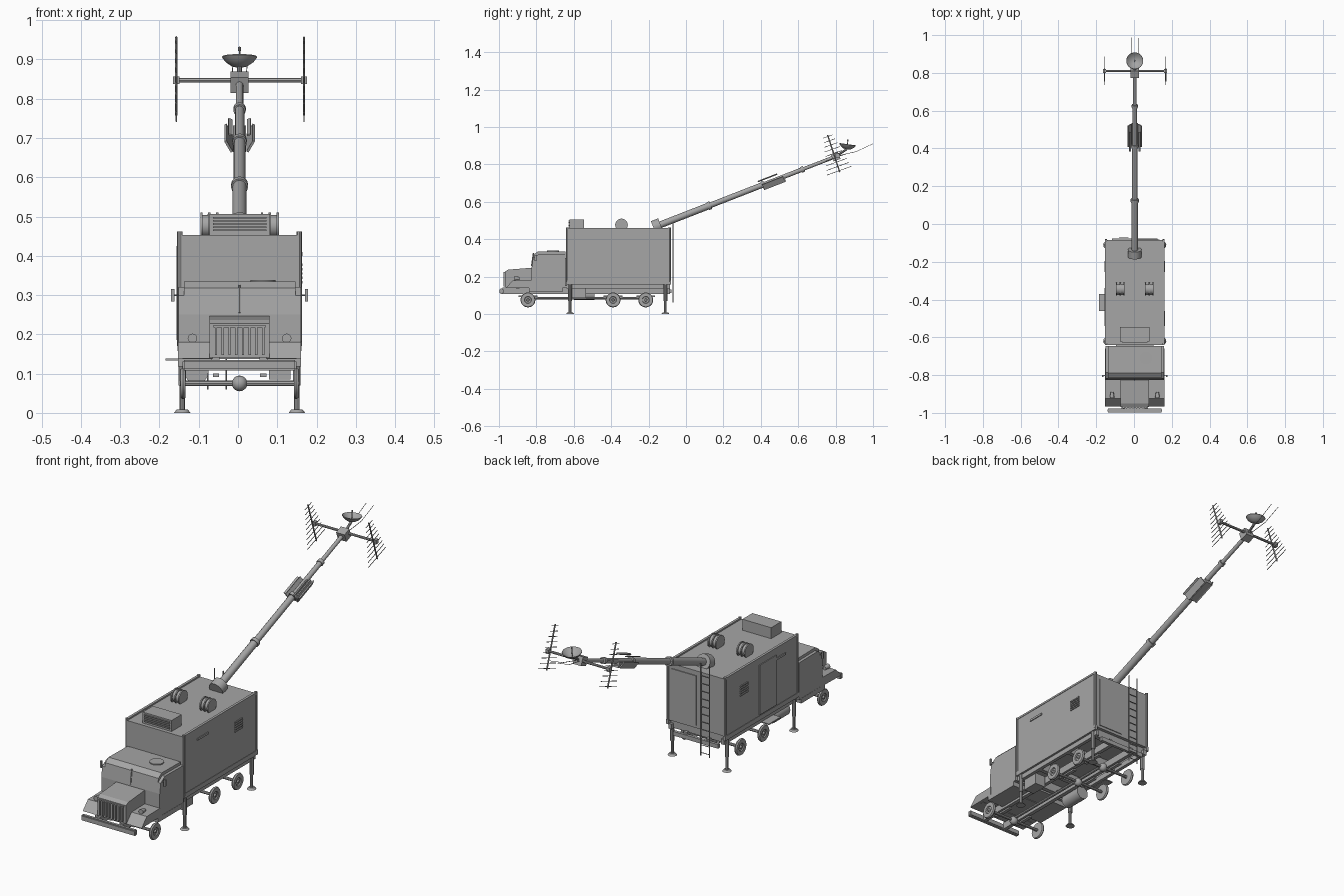
import bpy, bmesh, math
from mathutils import Vector, Matrix

if "Cube" in bpy.data.objects:
    bpy.data.objects.remove(bpy.data.objects["Cube"])

grey = bpy.data.materials.new("plain_grey")
grey.diffuse_color = (0.38, 0.38, 0.38, 1)
grey.use_nodes = True
grey.node_tree.nodes["Principled BSDF"].inputs["Base Color"].default_value = grey.diffuse_color
CX = 0.004  # vehicle centre line


def finish(name, bm, smooth=False):
    bmesh.ops.recalc_face_normals(bm, faces=bm.faces)
    me = bpy.data.meshes.new(name)
    bm.to_mesh(me)
    bm.free()
    ob = bpy.data.objects.new(name, me)
    bpy.context.collection.objects.link(ob)
    me.materials.append(grey)
    if smooth:
        bpy.ops.object.select_all(action='DESELECT')
        ob.select_set(True)
        bpy.context.view_layer.objects.active = ob
        bpy.ops.object.shade_smooth_by_angle(angle=math.radians(35))
    return ob


def box(name, x0, x1, y0, y1, z0, z1, bevel=0):
    bm = bmesh.new()
    m = Matrix.Translation(((x0 + x1) / 2, (y0 + y1) / 2, (z0 + z1) / 2)) @ \
        Matrix.Diagonal((x1 - x0, y1 - y0, z1 - z0, 1))
    bmesh.ops.create_cube(bm, size=1, matrix=m)
    if bevel:
        bmesh.ops.bevel(bm, geom=bm.edges[:], offset=bevel, segments=2, affect='EDGES')
    return finish(name, bm)


def tube(name, a, b, r, r2=None, n=12):
    a, b = Vector(a), Vector(b)
    d = b - a
    bm = bmesh.new()
    m = Matrix.Translation((a + b) / 2) @ d.to_track_quat('Z', 'Y').to_matrix().to_4x4()
    bmesh.ops.create_cone(bm, cap_ends=True, segments=n, radius1=r,
                          radius2=r if r2 is None else r2, depth=d.length, matrix=m)
    return finish(name, bm, n > 6)


def side_prism(name, profile, x0, x1):
    """Extrude a (y, z) outline from x0 to x1."""
    bm = bmesh.new()
    f = bm.faces.new([bm.verts.new((x0, y, z)) for y, z in profile])
    g = bmesh.ops.extrude_face_region(bm, geom=[f])
    bmesh.ops.translate(bm, vec=(x1 - x0, 0, 0),
                        verts=[v for v in g['geom'] if isinstance(v, bmesh.types.BMVert)])
    return finish(name, bm)


def lathe(name, profile, matrix, n=20):
    """Spin an (r, h) outline round the local z axis."""
    bm = bmesh.new()
    vs = [bm.verts.new((r, 0, h)) for r, h in profile]
    es = [bm.edges.new(p) for p in zip(vs, vs[1:])]
    bmesh.ops.spin(bm, geom=vs + es, cent=(0, 0, 0), axis=(0, 0, 1),
                   angle=2 * math.pi, steps=n)
    bmesh.ops.remove_doubles(bm, verts=bm.verts[:], dist=1e-5)
    bmesh.ops.transform(bm, matrix=matrix, verts=bm.verts[:])
    return finish(name, bm, True)


# Equipment shelter
L, R = CX - 0.156, CX + 0.156
box("shelter", L, R, -0.64, -0.085, 0.177, 0.453)
for s in (-1, 1):
    x = CX + s * 0.152
    box("roof_rail", x - 0.006, x + 0.006, -0.635, -0.09, 0.451, 0.46)
    box("floor_rail", x - 0.006, x + 0.006, -0.64, -0.08, 0.158, 0.18)
    for y in (-0.635, -0.088):
        tube("corner_post", (x, y, 0.17), (x, y, 0.462), 0.007, n=8)
    # side grilles and slots
    o = CX + s * 0.156
    for k in range(5):
        box("side_louvre", o - 0.004, o + 0.004, -0.255, -0.195, 0.33 + k * .011, 0.336 + k * .011)
    box("side_slot", o - 0.004, o + 0.004, -0.54, -0.46, 0.4, 0.41)
box("left_door", L - 0.004, L + 0.001, -0.47, -0.34, 0.185, 0.425)
box("door_step", -0.184, L + 0.01, -0.46, -0.37, 0.133, 0.138)
box("back_door", CX + 0.0, CX + 0.13, -0.086, -0.081, 0.19, 0.43)

# Roof air conditioner with louvred front
box("roof_unit", CX - 0.077, CX + 0.077, -0.622, -0.545, 0.45, 0.506)
for k in range(5):
    z = 0.463 + k * 0.008
    box("roof_unit_louvre", CX - 0.068, CX + 0.068, -0.627, -0.62, z, z + 0.004)

# Roof drum vents
for s in (-1, 1):
    c = CX + s * 0.077
    tube("drum_vent", (c - .018, -.345, .476), (c + .018, -.345, .476), 0.028, n=16)
    for dx in (-0.02, 0, 0.02):
        tube("drum_vent_rim", (c + dx - .003, -.345, .476), (c + dx + .003, -.345, .476), .034, n=16)

# Cab with bevelled shoulders and split windscreen
cab = side_prism("cab", [(-.645, .14), (-.645, .333), (-.79, .335), (-.815, .318),
                         (-.825, .25), (-.825, .14)], CX - .156, CX + .156)
bm = bmesh.new()
bm.from_mesh(cab.data)
bmesh.ops.bevel(bm, geom=[e for e in bm.edges if abs(e.verts[0].co.x - e.verts[1].co.x) < 1e-4
                          and min(v.co.z for v in e.verts) > .315], offset=.014,
                segments=2, affect='EDGES')
bm.to_mesh(cab.data)
bm.free()
tube("windscreen_post", (CX, -.826, .255), (CX, -.816, .325), .003, n=6)
tube("roof_hatch", (CX + .06, -.71, .33), (CX + .06, -.71, .339), .032, n=16)
box("cab_link", CX - .1, CX + .1, -.66, -.63, .15, .3)

# Bonnet, grille and fenders
side_prism("bonnet", [(-.825, .14), (-.825, .247), (-.95, .237), (-.968, .227), (-.968, .14)],
           CX - .076, CX + .076)
for k in range(8):
    x = CX - .06 + k * .12 / 7
    box("grille_bar", x - .003, x + .003, -.976, -.965, .148, .22)
box("grille_top", CX - .066, CX + .066, -.975, -.965, .218, .224)
for s in (-1, 1):
    x0, x1 = sorted((CX + s * .07, CX + s * .157))
    side_prism("fender", [(-.82, .14), (-.82, .182), (-.925, .18), (-.965, .138)], x0, x1)
    h = CX + s * .12
    tube("headlamp", (h, -.918, .19), (h, -.89, .19), .012, .008)
    tube("mirror_arm", (CX + s * .15, -.8, .3), (CX + s * .17, -.805, .3), .002, n=6)
    box("mirror", CX + s * .17 - .004, CX + s * .17 + .004, -.81, -.8, .284, .316)
    box("running_board", min(x0, x1), max(x0, x1), -.84, -.66, .118, .142)

# Chassis
box("front_bumper", CX - .145, CX + .145, -.997, -.977, .108, .135, .004)
box("rear_bumper", CX - .12, CX + .12, -.092, -.078, .112, .132)
for s in (-1, 1):
    x = CX + s * .06
    box("chassis_rail", x - .009, x + .009, -.98, -.085, .108, .142)
    x = CX + s * .14
    box("deck_rail", x - .008, x + .008, -.64, -.085, .135, .16)
for y in (-.9, -.75, -.62, -.5, -.3, -.11):
    box("cross_member", CX - .145, CX + .145, y - .01, y + .01, .137, .178)
box("battery_box", CX + .075, CX + .13, -.615, -.535, .085, .14)
tube("fuel_tank", (CX - .11, -.6, .105), (CX - .11, -.49, .105), .031, n=16)
tube("drive_shaft", (CX, -.845, .085), (CX, -.215, .085), .007, n=8)

# Axles and thin road wheels
for y in (-.845, -.39, -.215):
    tube("axle", (CX - .14, y, .075), (CX + .14, y, .075), .007, n=8)
    bm = bmesh.new()
    bmesh.ops.create_uvsphere(bm, u_segments=12, v_segments=8, radius=.02,
                              matrix=Matrix.Translation((CX, y, .075)))
    finish("differential", bm, True)
    for s in (-1, 1):
        box("leaf_spring", CX + s * .06 - .008, CX + s * .06 + .008, y - .05, y + .05, .092, .1)
        m = Matrix.Translation((CX + s * .144, y, .075)) @ Matrix.Rotation(s * math.pi / 2, 4, 'Y')
        lathe("wheel", [(0, -.006), (.037, -.006), (.04, 0), (.037, .006), (.019, .006),
                        (.017, .001), (.008, .001), (.006, .008), (0, .008)], m, 20)

# Stabiliser legs
for y in (-.62, -.11):
    for s in (-1, 1):
        x = CX + s * .146
        tube("leg_sleeve", (x, y, .07), (x, y, .178), .01, n=10)
        tube("leg_rod", (x, y, .005), (x, y, .08), .007, n=8)
        tube("leg_foot", (x, y, 0), (x, y, .009), .021, .014, n=12)

# Rear ladder
for x in (-.077, -.03):
    tube("ladder_side", (x, -.07, .06), (x, -.07, .505), .0025, n=6)
for k in range(11):
    tube("ladder_rung", (-.077, -.07, .075 + k * .037), (-.03, -.07, .075 + k * .037), .002, n=6)

# Telescopic mast
BASE, TIP = Vector((CX, -.16, .468)), Vector((CX, .80, .842))
AX = (TIP - BASE).normalized()
UP = Vector((0, -AX.z, AX.y))
at = lambda t, u=0, x=0: BASE + (TIP - BASE) * t + UP * u + Vector((x, 0, 0))
tube("mast_collar", at(-.015), at(.025), .036, n=20)
for t0, t1, r in ((0, .3, .018), (.28, .6, .015), (.58, .82, .012), (.8, 1, .0095)):
    tube("mast_section", at(t0), at(t1), r)
    tube("mast_ring", at(t1 - .012), at(t1 + .004), r + .004)
# equipment case and shield plates partway along the mast
rot = Matrix([Vector((1, 0, 0)), AX, UP]).transposed().to_4x4()


def mast_box(name, t, u, size, x=0, tilt=0):
    bm = bmesh.new()
    m = Matrix.Translation(at(t, u, x)) @ rot @ Matrix.Rotation(tilt, 4, 'Y') @ \
        Matrix.Diagonal((*size, 1))
    bmesh.ops.create_cube(bm, size=1, matrix=m)
    finish(name, bm)


mast_box("mast_case", .655, -.016, (.034, .12, .026))
for s in (-1, 1):
    mast_box("mast_shield", .65, -.012, (.006, .12, .034), s * .028, s * .5)
    mast_box("upper_plate", .63, .026, (.01, .11, .004), s * .024, -s * .4)
mast_box("mast_head", 1.0, 0, (.045, .04, .042))

# Cross arm with two comb antennas
H = Vector((0, .81, .847))
tube("cross_arm", (-.165, H.y, H.z), (.173, H.y, H.z), .006, n=8)
top, low = Vector((0, .757, .957)), Vector((0, .822, .758))
for x in (-.157, .168):
    X = Vector((x, 0, 0))
    tube("antenna_boom", top + X, low + X, .0035, n=6)
    box("antenna_clamp", x - .008, x + .008, H.y - .01, H.y + .01, H.z - .01, H.z + .01)
    for k in range(9):
        p = top.lerp(low, .04 + k * .115) + X
        d = Vector((0, .94, .34)) * (.026 + k * .0055)
        tube("antenna_element", p - d, p + d, .0016, n=5)

# Dish, feed and whip aerials
m = Matrix.Translation((CX, .86, .878)) @ Matrix.Rotation(math.radians(-8), 4, 'X')
lathe("dish", [(0, 0), (.02, .005), (.036, .016), (.045, .028), (.044, .03),
               (.034, .019), (.018, .009), (0, .004)], m, 24)
tube("dish_feed", (CX, .86, .88), (CX, .866, .932), .002, n=6)
tube("dish_feed_tip", (CX, .865, .922), (CX, .866, .932), .004, n=8)
tube("dish_mount", TIP, (CX, .858, .88), .006, n=8)
for s in (-1, 1):
    tube("whip_aerial", (CX + s * .006, .81, .845), (CX + s * .018, .91, .868), .0015, n=5)
    tube("whip_aerial_end", (CX + s * .018, .91, .868), (CX + s * .02, 1.0, .91), .0012, n=5)
